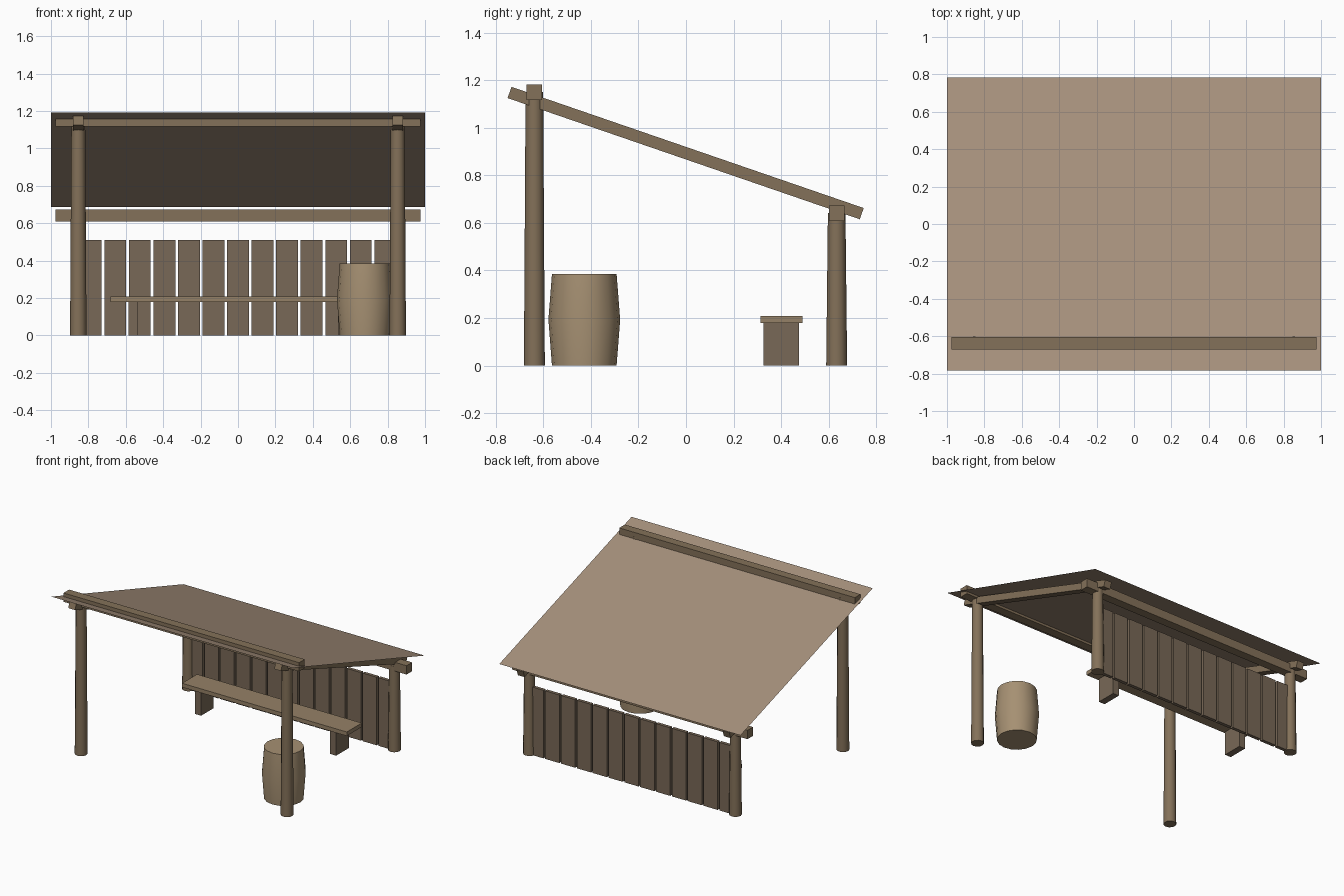
import bpy, bmesh, math
from mathutils import Matrix, Vector

if "Cube" in bpy.data.objects:
    bpy.data.objects.remove(bpy.data.objects["Cube"])


def material(name, rgb):
    m = bpy.data.materials.new(name)
    m.diffuse_color = (*rgb, 1)
    m.use_nodes = True
    m.node_tree.nodes["Principled BSDF"].inputs["Base Color"].default_value = m.diffuse_color
    return m


TIMBER = material("timber", (0.23, 0.165, 0.10))
PLANK = material("plank_wood", (0.19, 0.14, 0.095))
ROOF = material("roof_boards", (0.38, 0.28, 0.20))
CASK = material("cask_wood", (0.38, 0.28, 0.17))
SEAT = material("bench_wood", (0.30, 0.22, 0.135))


def finish(name, bm, mat, loc, rot_x=0):
    me = bpy.data.meshes.new(name)
    bmesh.ops.recalc_face_normals(bm, faces=bm.faces)
    bm.to_mesh(me)
    bm.free()
    me.materials.append(mat)
    ob = bpy.data.objects.new(name, me)
    ob.location = loc
    ob.rotation_euler.x = rot_x
    bpy.context.collection.objects.link(ob)
    return ob


def box(name, loc, size, mat, rot_x=0):
    bm = bmesh.new()
    bmesh.ops.create_cube(bm, size=1, matrix=Matrix.Diagonal((*size, 1)))
    return finish(name, bm, mat, loc, rot_x)


def turned(name, loc, profile, sides, mat):
    """Closed round solid from (radius, height) rings."""
    bm = bmesh.new()
    rings = [[bm.verts.new((r * math.cos(math.tau * i / sides),
                            r * math.sin(math.tau * i / sides), z))
              for i in range(sides)] for r, z in profile]
    for a, b in zip(rings, rings[1:]):
        for i in range(sides):
            j = (i + 1) % sides
            bm.faces.new((a[i], a[j], b[j], b[i]))
    bm.faces.new(rings[0])
    bm.faces.new(rings[-1])
    ob = finish(name, bm, mat, loc)
    bpy.ops.object.select_all(action='DESELECT')
    ob.select_set(True)
    bpy.context.view_layer.objects.active = ob
    bpy.ops.object.shade_smooth_by_angle(angle=math.radians(40))
    return ob


FRONT_Y, BACK_Y = -0.638, 0.634
FRONT_Z, BACK_Z = 1.15, 0.641

# Posts and rafters, one set on each side
raf_a, raf_b = Vector((0, -0.7425, 1.149)), Vector((0, 0.7395, 0.639))
raf = raf_b - raf_a
for side, x in (("left", -0.854), ("right", 0.854)):
    turned(f"front_post_{side}", (x, FRONT_Y, 0),
           [(0.044, 0), (0.037, FRONT_Z)], 12, TIMBER)
    turned(f"back_post_{side}", (x, BACK_Y, 0),
           [(0.044, 0), (0.037, BACK_Z)], 12, TIMBER)
    mid = (raf_a + raf_b) / 2
    box(f"rafter_{side}", (x, mid.y, mid.z), (0.056, raf.length, 0.05),
        TIMBER, math.atan2(raf.z, raf.y))

# Cross beams
box("front_beam", (0, FRONT_Y, FRONT_Z), (1.954, 0.066, 0.066), TIMBER)
box("back_beam", (0, BACK_Y, BACK_Z), (1.954, 0.066, 0.066), TIMBER)

# Thin sloping roof sheet
bm = bmesh.new()
bm.faces.new([bm.verts.new(p) for p in (
    (-1, -0.783, 1.192), (1, -0.783, 1.192), (1, 0.783, 0.687), (-1, 0.783, 0.687))])
finish("roof", bm, ROOF, (0, 0, 0))

# Back wall planks
for i in range(13):
    box(f"wall_plank_{i + 1}", ((i - 6) * 0.1313, BACK_Y, 0.255),
        (0.117, 0.025, 0.51), PLANK)

# Bench
box("bench_seat", (0, 0.4015, 0.194), (1.366, 0.177, 0.03), SEAT)
for side, x in (("left", -0.56), ("right", 0.56)):
    box(f"bench_leg_{side}", (x, 0.4015, 0.09), (0.05, 0.15, 0.18), PLANK)

# Barrel
turned("barrel", (0.68, -0.428, 0),
       [(0.136, 0), (0.151, 0.193), (0.136, 0.385)], 16, CASK)
